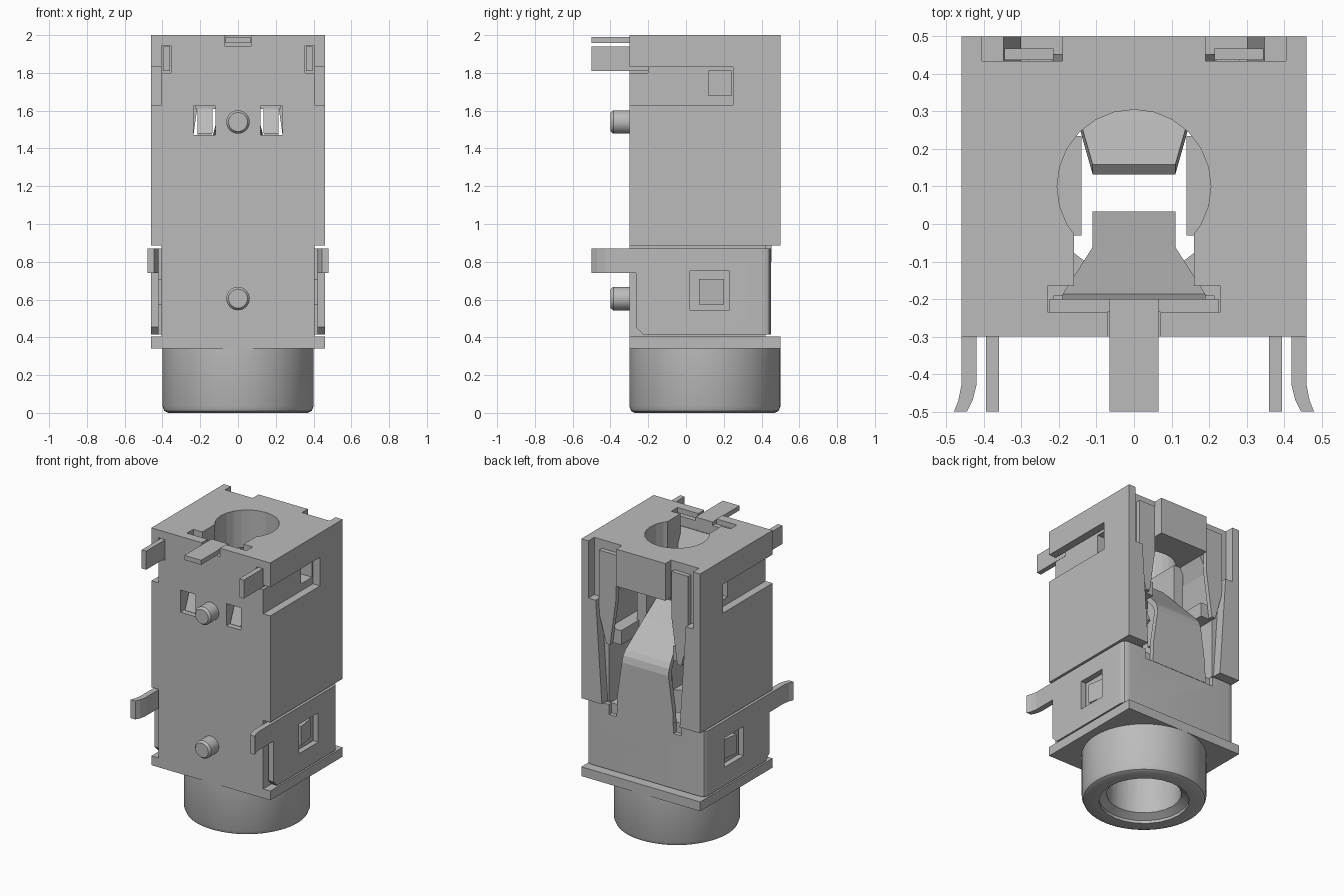
import bpy, bmesh, math
from mathutils import Vector

cube = bpy.data.objects.get("Cube")
if cube:
    bpy.data.objects.remove(cube, do_unlink=True)

grey = bpy.data.materials.new("light grey")
grey.use_nodes = True
colour = (0.5, 0.5, 0.5, 1)
grey.diffuse_color = colour
grey.node_tree.nodes["Principled BSDF"].inputs["Base Color"].default_value = colour


def finish(name, bm):
    bmesh.ops.recalc_face_normals(bm, faces=bm.faces)
    mesh = bpy.data.meshes.new(name)
    bm.to_mesh(mesh)
    bm.free()
    ob = bpy.data.objects.new(name, mesh)
    bpy.context.collection.objects.link(ob)
    mesh.materials.append(grey)
    return ob


def prism(name, pts, axis, a, b):
    """Extrude a 2D outline along an axis from a to b."""
    place = {"x": lambda p, t: (t, p[0], p[1]),
             "y": lambda p, t: (p[0], t, p[1]),
             "z": lambda p, t: (p[0], p[1], t)}[axis]
    bm = bmesh.new()
    low = [bm.verts.new(place(p, a)) for p in pts]
    high = [bm.verts.new(place(p, b)) for p in pts]
    bm.faces.new(low)
    bm.faces.new(high)
    for i in range(len(pts)):
        j = (i + 1) % len(pts)
        bm.faces.new((low[i], low[j], high[j], high[i]))
    return finish(name, bm)


def box(name, x, y, z):
    return prism(name, [(x[0], y[0]), (x[1], y[0]), (x[1], y[1]), (x[0], y[1])], "z", *z)


def mirrored(half):
    return half + [(-x, v) for x, v in reversed(half)]


def lathe(name, profile, centre, segments, axis="Z"):
    bm = bmesh.new()
    vs = [bm.verts.new((r, 0, h)) for r, h in profile]
    es = [bm.edges.new(e) for e in zip(vs, vs[1:])]
    bmesh.ops.spin(bm, geom=vs + es, cent=(0, 0, 0), axis=(0, 0, 1),
                   angle=math.tau, steps=segments)
    bmesh.ops.remove_doubles(bm, verts=bm.verts, dist=1e-4)
    ob = finish(name, bm)
    if axis == "Y":
        ob.rotation_euler.x = math.pi / 2
    ob.location = centre
    return ob


def ribbon(name, path, thickness):
    """Bent sheet-metal strip through (y, z, half width) stations."""
    bm = bmesh.new()
    rows = [[bm.verts.new((s * w, y, z)) for s in (-1, 1)] for y, z, w in path]
    for p, q in zip(rows, rows[1:]):
        bm.faces.new((p[0], p[1], q[1], q[0]))
    ob = finish(name, bm)
    mod = ob.modifiers.new("thickness", "SOLIDIFY")
    mod.thickness = thickness
    mod.offset = 0
    return ob


def cut(ob, cutters):
    for c in cutters:
        mod = ob.modifiers.new("cut", "BOOLEAN")
        mod.operation = "DIFFERENCE"
        mod.solver = "EXACT"
        mod.object = c
    bpy.context.view_layer.update()
    mesh = bpy.data.meshes.new_from_object(
        ob.evaluated_get(bpy.context.evaluated_depsgraph_get()))
    ob.modifiers.clear()
    ob.data = mesh
    for c in cutters:
        bpy.data.objects.remove(c, do_unlink=True)


def smooth(ob):
    bpy.ops.object.select_all(action="DESELECT")
    ob.select_set(True)
    bpy.context.view_layer.objects.active = ob
    bpy.ops.object.shade_smooth_by_angle(angle=math.radians(30))


def bore_cutter():
    return lathe("bore_cutter", [(0, -0.1), (0.29, -0.1), (0.29, 0.02), (0.24, 0.05),
                                 (0.24, 0.9), (0.205, 0.9), (0.205, 2.1), (0, 2.1)],
                 (0, 0.1, 0), 24)


# Housing with waist and bottom flange
housing = prism("housing", mirrored([(0.46, 0.34), (0.46, 0.405), (0.405, 0.405),
                                     (0.405, 0.885), (0.46, 0.885), (0.46, 2)]),
                "y", -0.3, 0.5)
cutters = [
    bore_cutter(),
    box("waist_cutter", (-0.6, 0.6), (0.42, 0.6), (0.405, 0.885)),
    # shallow tapered recess on the back
    prism("recess_cutter", mirrored([(0.30, 0.87), (0.365, 1.85), (0.19, 1.85), (0.19, 1.74)]),
          "y", 0.435, 0.6),
    # deep spring cavity
    prism("cavity_cutter", mirrored([(0.29, 0.87), (0.29, 1.4), (0.24, 1.63), (0.19, 1.74)]),
          "y", 0.05, 0.6),
    # front contact pocket and its top slots
    box("pocket_cutter", (-0.16, 0.16), (-0.2, 0.06), (0.8, 2.1)),
    box("blade_slot_cutter", (-0.23, 0.23), (-0.235, -0.165), (1.6, 2.1)),
    box("tab_slot_cutter", (-0.07, 0.07), (-0.4, -0.18), (1.94, 2.1)),
]
for s in (-1, 1):
    def side(a, b):
        return tuple(sorted((s * a, s * b)))
    cutters += [
        box("notch_cutter", side(0.19, 0.405), (0.435, 0.6), (1.6, 2.1)),
        box("front_window_cutter", side(0.12, 0.235), (-0.4, 0.2), (1.47, 1.625)),
        box("side_window_cutter", side(0.405, 0.6), (-0.4, 0.25), (1.63, 1.83)),
        box("side_hole_cutter", side(0.22, 0.5), (0.12, 0.24), (1.68, 1.81)),
        box("pin_slot_cutter", side(0.355, 0.405), (-0.4, -0.2), (1.8, 1.945)),
    ]
cut(housing, cutters)

# Round sleeve below the housing
sleeve = lathe("sleeve", [(0, 0), (0.37, 0), (0.39, 0.01), (0.4, 0.035), (0.4, 0.345), (0, 0.345)],
               (0, 0.1, 0), 64)
cut(sleeve, [bore_cutter()])
smooth(sleeve)

# Locating pegs on the front
for name, z in (("lower_peg", 0.605), ("upper_peg", 1.54)):
    smooth(lathe(name, [(0, -0.02), (0.062, -0.02), (0.062, 0.085), (0.05, 0.1), (0, 0.1)],
                 (0, -0.3, z), 32, "Y"))

# Metal shell around the waist
shell = prism("shell", mirrored([(0.42, -0.265), (0.46, -0.265), (0.46, 0.405), (0.457, 0.425),
                                 (0.448, 0.44), (0.43, 0.448), (0.41, 0.45)])
              + [(-0.42, 0.421), (0.42, 0.421)], "z", 0.415, 0.87)
cutters = [prism("corner_cutter", [(-0.3, 0.4), (-0.21, 0.4), (-0.3, 0.49)], "x", -0.6, 0.6)]
for s in (-1, 1):
    cutters.append(box("hole_cutter", side(0.35, 0.6) if s > 0 else (-0.6, -0.35),
                       (0.02, 0.23), (0.545, 0.75)))
    cutters.append(box("slit_cutter", tuple(sorted((s * 0.22, s * 0.28))),
                       (0.4, 0.6), (0.8, 0.9)))
cut(shell, cutters)
smooth(shell)

# Rear spring tongue rising from the shell
ribbon("rear_spring", [(0.435, 0.8, 0.22), (0.435, 0.95, 0.215), (0.435, 1.19, 0.18),
                       (0.425, 1.23, 0.178), (0.405, 1.26, 0.175), (0.25, 1.43, 0.14),
                       (0.145, 1.55, 0.11)], 0.035)

# Front contact: tab, blade and spring
box("front_tab", (-0.065, 0.065), (-0.5, -0.2), (1.958, 1.99))
box("front_blade", (-0.225, 0.225), (-0.234, -0.2), (1.61, 1.965))
ribbon("front_spring", [(-0.2, 1.9, 0.19), (-0.075, 1.62, 0.11), (0.02, 1.4, 0.11)], 0.03)

# Paired parts on both sides
for s, word in ((1, "left"), (-1, "right")):
    def side(a, b):
        return tuple(sorted((s * a, s * b)))
    prism(word + "_lower_pin", [(s * x, y) for x, y in (
        (0.42, -0.25), (0.42, -0.43), (0.43, -0.47), (0.445, -0.5), (0.48, -0.5),
        (0.468, -0.47), (0.46, -0.43), (0.46, -0.25))], "z", 0.74, 0.87)
    box(word + "_upper_pin", side(0.36, 0.395), (-0.5, -0.19), (1.81, 1.94))
    prism(word + "_rear_plate", [(s * x, z) for x, z in (
        (0.215, 1.94), (0.345, 1.94), (0.345, 1.5), (0.29, 1.3), (0.26, 1.3), (0.215, 1.62))],
        "y", 0.437, 0.468)
    box(word + "_side_contact", side(0.14, 0.215), (-0.03, 0.235), (1.25, 1.74))
    box(word + "_side_arm", side(0.2, 0.3), (0.06, 0.43), (1.3, 1.4))
    prism(word + "_front_latch", [(-0.28, 1.48), (-0.25, 1.48), (-0.19, 1.63), (-0.22, 1.63)],
          "x", *side(0.135, 0.215))
    prism(word + "_shell_catch", [(s * x, y) for x, y in (
        (0.39, 0.07), (0.44, 0.07), (0.42, 0.2), (0.39, 0.2))], "z", 0.575, 0.71)
